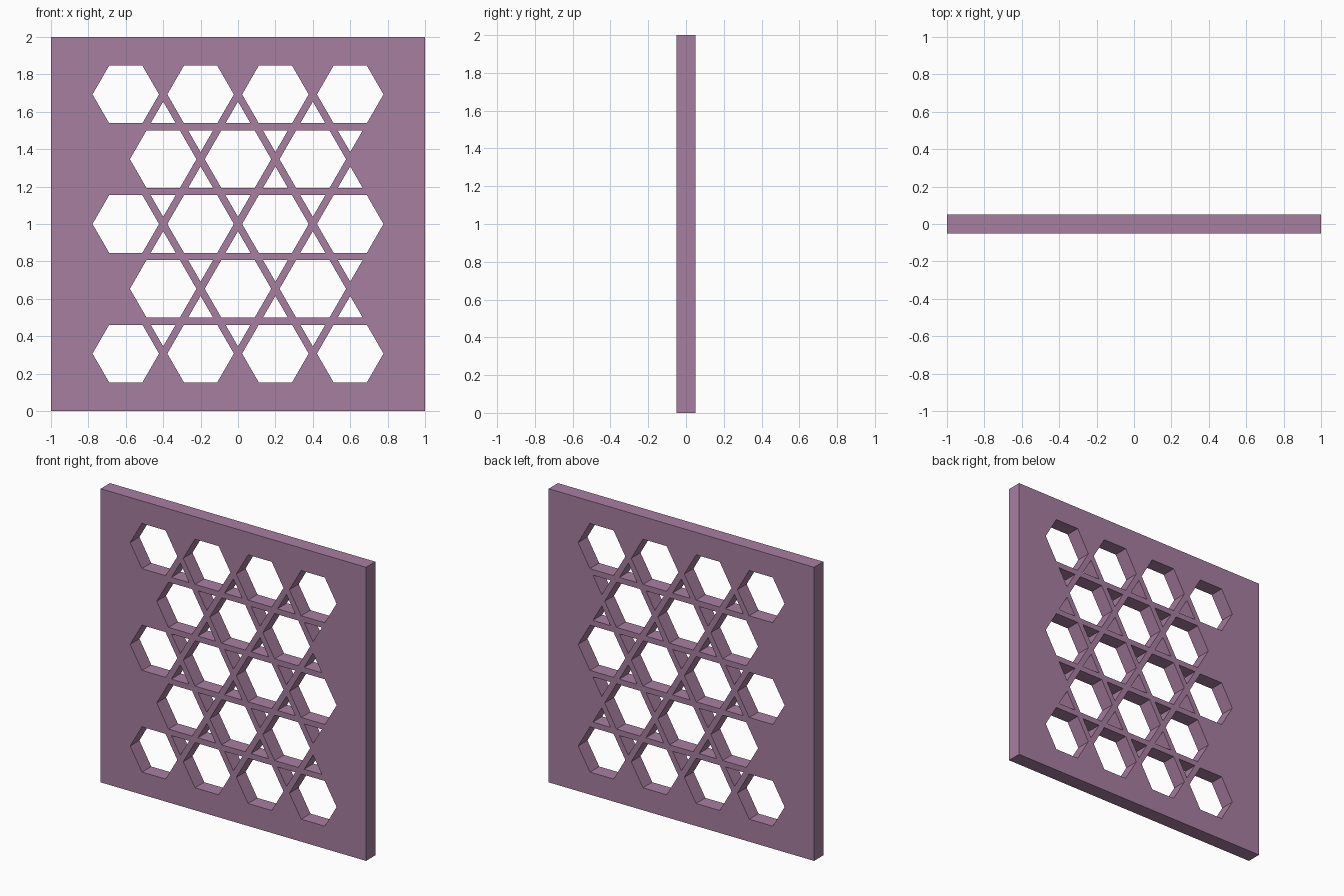
import bpy, bmesh
from math import sin, cos, pi, sqrt

if "Cube" in bpy.data.objects:
    bpy.data.objects.remove(bpy.data.objects["Cube"])

PITCH = 0.4                       # spacing of hexagons along a row
ROW = PITCH * sqrt(3) / 2         # spacing of rows
BAR = 0.0192                      # half width of the lattice bars
HEX_R = 0.2 - BAR * 2 / sqrt(3)   # hexagon corner radius
TRI_R = 0.2 / sqrt(3) - 2 * BAR   # triangle corner radius
DEPTH = 0.05                      # half thickness of the panel


def prism(bm, x, z, r, sides, start):
    """Add a closed prism running along y."""
    ring = [(x + r * cos(start + 2 * pi * i / sides),
             z + r * sin(start + 2 * pi * i / sides)) for i in range(sides)]
    a = [bm.verts.new((px, -0.1, pz)) for px, pz in ring]
    b = [bm.verts.new((px, 0.1, pz)) for px, pz in ring]
    bm.faces.new(a)
    bm.faces.new(b[::-1])
    for i in range(sides):
        j = (i + 1) % sides
        bm.faces.new((a[j], a[i], b[i], b[j]))


# Cutter: five staggered rows of hexagons with triangles between them
bm = bmesh.new()
for k in range(-2, 3):
    z = 1 + k * ROW
    odd = k % 2
    for x in ((-0.4, 0, 0.4) if odd else (-0.6, -0.2, 0.2, 0.6)):
        prism(bm, x, z, HEX_R, 6, 0)
    for x in ((-0.2, 0.2, 0.6) if odd else (-0.4, 0, 0.4)):
        offset = 0.2 / sqrt(3)
        if k > -2:                # upright triangle below the row line
            prism(bm, x, z - offset, TRI_R, 3, pi / 2)
        if k < 2:                 # inverted triangle above the row line
            prism(bm, x, z + offset, TRI_R, 3, -pi / 2)
bmesh.ops.recalc_face_normals(bm, faces=bm.faces)
mesh = bpy.data.meshes.new("hole_cutter")
bm.to_mesh(mesh)
bm.free()
cutter = bpy.data.objects.new("hole_cutter", mesh)
bpy.context.collection.objects.link(cutter)
cutter.hide_render = True
cutter.display_type = 'WIRE'

# Panel
bpy.ops.mesh.primitive_cube_add(size=2, location=(0, 0, 1))
panel = bpy.context.object
panel.name = "lattice_panel"
panel.scale = (1, DEPTH, 1)
bpy.ops.object.transform_apply(location=True, rotation=False, scale=True)
mod = panel.modifiers.new("holes", 'BOOLEAN')
mod.operation = 'DIFFERENCE'
mod.solver = 'EXACT'
mod.object = cutter

mat = bpy.data.materials.new("mauve")
mat.diffuse_color = (0.39, 0.21, 0.35, 1)
mat.use_nodes = True
mat.node_tree.nodes["Principled BSDF"].inputs["Base Color"].default_value = mat.diffuse_color
panel.data.materials.append(mat)
